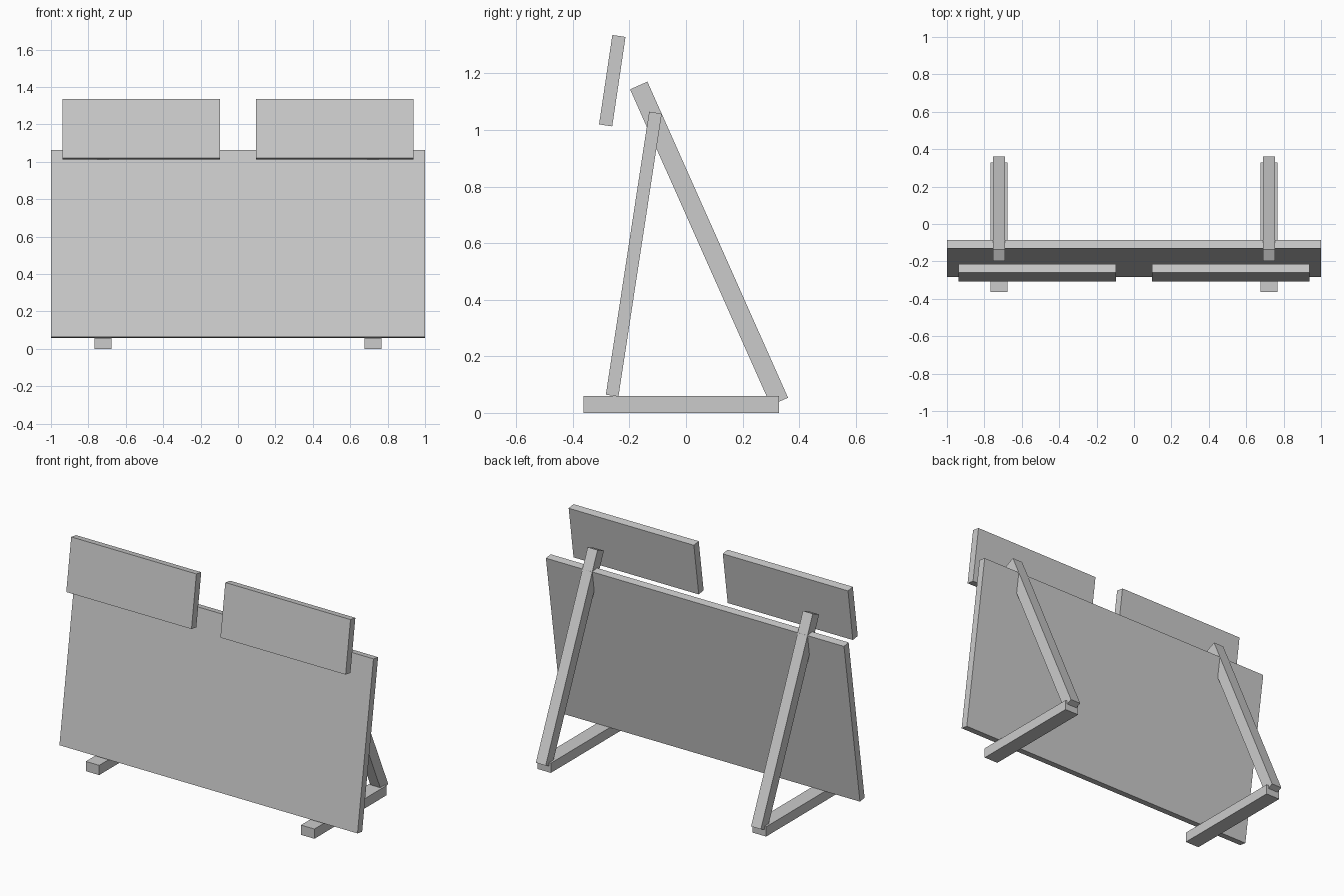
import bpy
import math

default = bpy.data.objects.get("Cube")
if default:
    bpy.data.objects.remove(default, do_unlink=True)

# Single plain grey finish
grey = bpy.data.materials.new("plain_grey")
grey.use_nodes = True
COLOUR = (0.6, 0.6, 0.6, 1)
grey.diffuse_color = COLOUR
grey.node_tree.nodes["Principled BSDF"].inputs["Base Color"].default_value = COLOUR


def board(name, x, width, bottom, top, depth):
    """Box whose centre line runs from bottom to top, each given as (y, z)."""
    dy, dz = top[0] - bottom[0], top[1] - bottom[1]
    centre = (x, (top[0] + bottom[0]) / 2, (top[1] + bottom[1]) / 2)
    bpy.ops.mesh.primitive_cube_add(size=1, location=centre)
    obj = bpy.context.object
    obj.name = name
    obj.scale = (width, depth, math.hypot(dy, dz))
    obj.rotation_euler.x = -math.atan2(dy, dz)
    obj.data.materials.append(grey)
    return obj


# Large leaning panel
board("main_panel", 0, 2.0, (-0.261, 0.061), (-0.108, 1.061), 0.045)

# Mirrored pairs: upper panels, ground rails and sloping back legs
for side, s in (("left", 1), ("right", -1)):
    board(f"{side}_upper_panel", s * 0.517, 0.84,
          (-0.284, 1.016), (-0.237, 1.332), 0.047)
    board(f"{side}_ground_rail", s * 0.722, 0.09,
          (-0.0175, 0), (-0.0175, 0.059), 0.691)
    board(f"{side}_back_leg", s * 0.722, 0.066,
          (0.33, 0.04), (-0.167, 1.157), 0.067)
